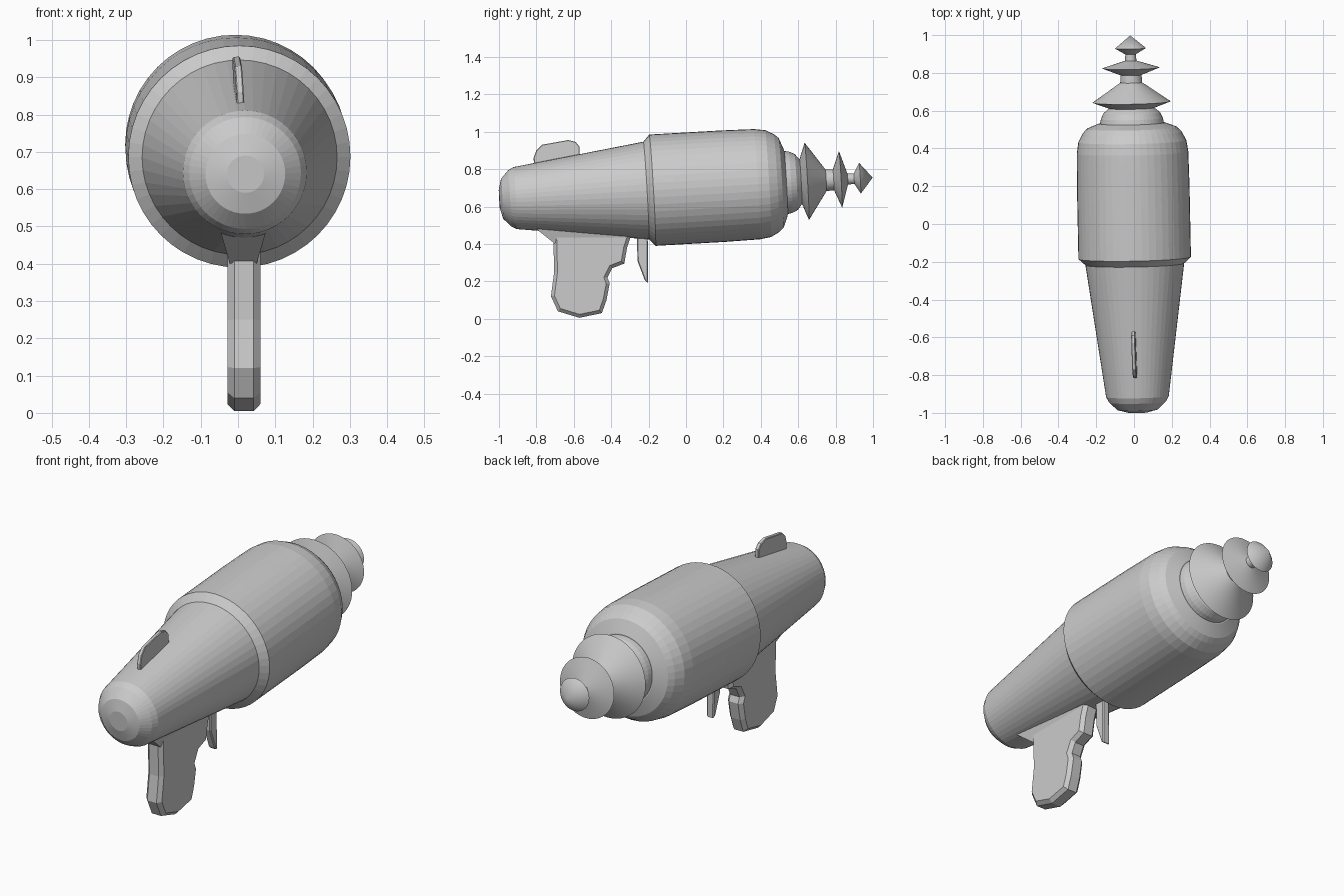
import bpy, bmesh, math
from mathutils import Matrix, Vector

cube = bpy.data.objects.get("Cube")
if cube:
    bpy.data.objects.remove(cube)

grey = bpy.data.materials.new("light grey")
grey.use_nodes = True
grey.diffuse_color = (0.6, 0.6, 0.6, 1)
grey.node_tree.nodes["Principled BSDF"].inputs["Base Color"].default_value = (0.6, 0.6, 0.6, 1)

# Barrel axis: slightly pitched up and turned, through this centre
CENTRE = Vector((0, 0, 0.6975))
AXIS = Vector((-0.02, 1, 0.0575)).normalized()
TILT = Matrix.Translation(CENTRE) @ AXIS.to_track_quat('Z', 'Y').to_matrix().to_4x4()


def finish(name, bm):
    bmesh.ops.recalc_face_normals(bm, faces=bm.faces)
    mesh = bpy.data.meshes.new(name)
    bm.to_mesh(mesh)
    bm.free()
    obj = bpy.data.objects.new(name, mesh)
    bpy.context.collection.objects.link(obj)
    mesh.materials.append(grey)
    return obj


def lathe(name, profile, sides=48):
    """Closed turned part from (distance along axis, radius) pairs."""
    bm = bmesh.new()
    rings = []
    for t, r in profile:
        ring = [bm.verts.new(TILT @ Vector((r * math.cos(a), r * math.sin(a), t)))
                for a in (math.tau * i / sides for i in range(sides))]
        rings.append(ring)
    for low, high in zip(rings, rings[1:]):
        for i in range(sides):
            j = (i + 1) % sides
            bm.faces.new((low[i], low[j], high[j], high[i]))
    bm.faces.new(rings[0])
    bm.faces.new(rings[-1])
    bmesh.ops.remove_doubles(bm, verts=bm.verts, dist=0.0004)
    obj = finish(name, bm)
    bpy.context.view_layer.objects.active = obj
    obj.select_set(True)
    bpy.ops.object.shade_smooth_by_angle(angle=math.radians(5))
    obj.select_set(False)
    return obj


def plate(name, outline, half, x=0.0, bevel=0.0):
    """Side outline of (y, z) pairs, extruded across x."""
    bm = bmesh.new()
    sides = [[bm.verts.new((x + s * half, y, z)) for y, z in outline] for s in (-1, 1)]
    n = len(outline)
    for side in sides:
        bm.faces.new(side)
    for i in range(n):
        j = (i + 1) % n
        bm.faces.new((sides[0][i], sides[0][j], sides[1][j], sides[1][i]))
    obj = finish(name, bm)
    if bevel:
        mod = obj.modifiers.new("chamfer", 'BEVEL')
        mod.width = bevel
        mod.segments = 1
        mod.limit_method = 'ANGLE'
        mod.angle_limit = math.radians(60)
    return obj


# Tapered rear body with rounded end
lathe("rear_body", [(-1.0, 0.05), (-0.985, 0.107), (-0.945, 0.15), (-0.915, 0.166),
                    (-0.21, 0.262)])
# Wide main chamber with shoulder
lathe("main_chamber", [(-0.215, 0.26), (-0.18, 0.298), (0.2, 0.298), (0.38, 0.295),
                       (0.44, 0.286), (0.485, 0.262), (0.51, 0.24), (0.535, 0.175)])
# Neck ring
lathe("neck", [(0.52, 0.172), (0.56, 0.164), (0.59, 0.15), (0.615, 0.12), (0.64, 0.11)])
# Emitter tip: three shrinking discs on a rod
lathe("emitter", [(0.615, 0.12), (0.647, 0.207), (0.75, 0.058), (0.79, 0.056),
                  (0.828, 0.152), (0.866, 0.03), (0.9, 0.028), (0.932, 0.082),
                  (1.0, 0.0002)])

# Grip with finger step
plate("grip", [(-0.71, 0.46), (-0.705, 0.25), (-0.722, 0.12), (-0.685, 0.04), (-0.57, 0.005),
               (-0.45, 0.03), (-0.425, 0.10), (-0.408, 0.19), (-0.42, 0.22), (-0.395, 0.27),
               (-0.33, 0.295), (-0.315, 0.38), (-0.285, 0.47)],
      0.044, x=0.016, bevel=0.018)

# Flared mount between grip and body
bm = bmesh.new()
low = [bm.verts.new((0.014 + x, y, 0.40)) for x, y in
       ((-0.036, -0.70), (0.036, -0.70), (0.036, -0.34), (-0.036, -0.34))]
top = [bm.verts.new((0.014 + x, y, 0.50)) for x, y in
       ((-0.065, -0.825), (0.065, -0.825), (0.065, -0.28), (-0.065, -0.28))]
bm.faces.new(low)
bm.faces.new(top)
for i in range(4):
    j = (i + 1) % 4
    bm.faces.new((low[i], low[j], top[j], top[i]))
finish("grip_mount", bm)

# Trigger
plate("trigger", [(-0.262, 0.46), (-0.26, 0.31), (-0.22, 0.205), (-0.202, 0.19),
                  (-0.205, 0.46)], 0.02, x=0.005, bevel=0.005)

# Sight fin on top, turned slightly
sight = plate("sight_fin", [(-0.81, 0.80), (-0.815, 0.86), (-0.80, 0.90), (-0.77, 0.93),
                            (-0.63, 0.955), (-0.59, 0.945), (-0.57, 0.92), (-0.57, 0.84)],
              0.01, bevel=0.003)
pivot = Vector((0, -0.69, 0.9))
turn = Matrix.Rotation(math.radians(1.5), 4, 'Z') @ Matrix.Rotation(math.radians(-3), 4, 'Y')
sight.data.transform(Matrix.Translation(pivot) @ turn @ Matrix.Translation(-pivot))
